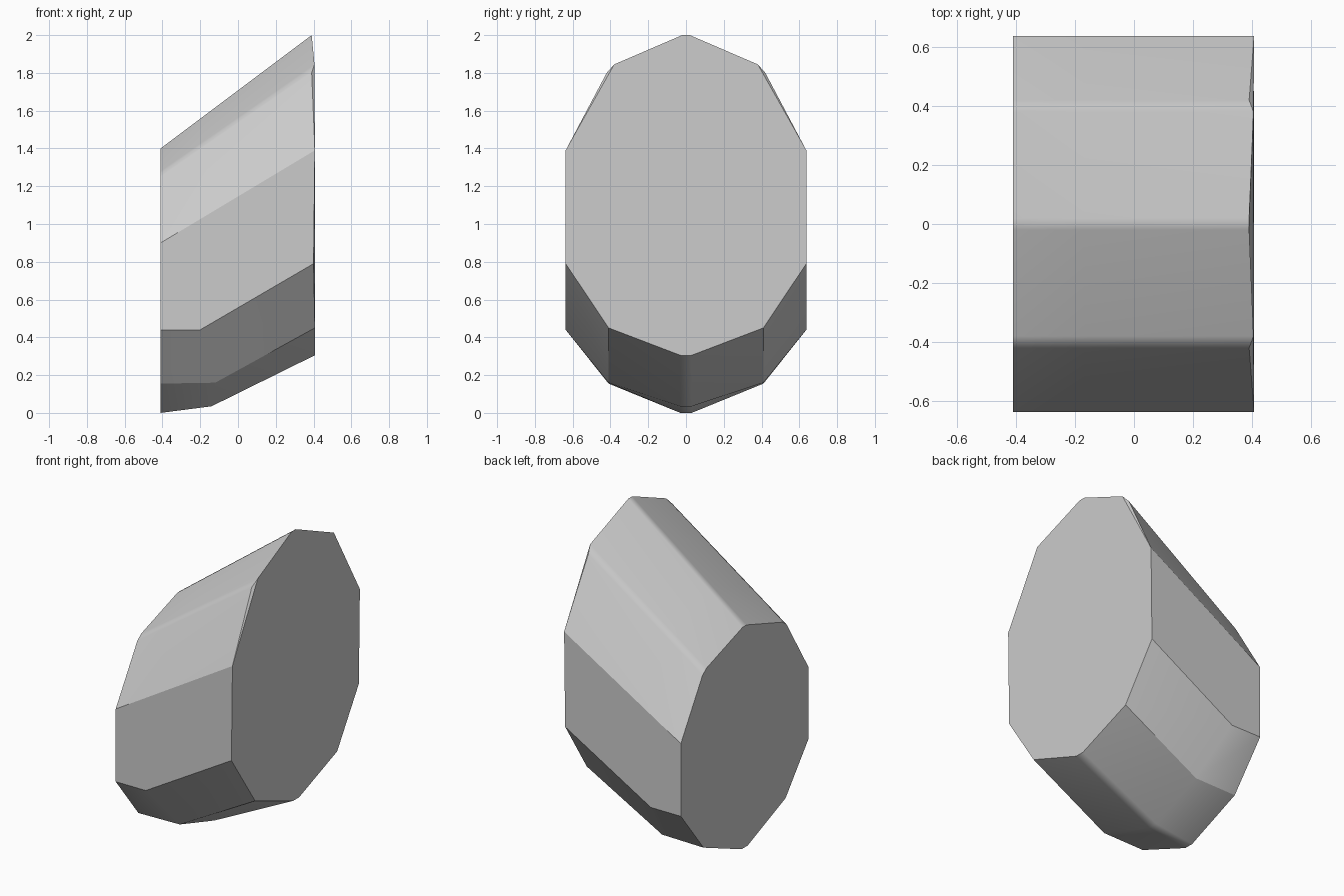
import bpy
import bmesh
import math

cube = bpy.data.objects.get("Cube")
if cube:
    bpy.data.objects.remove(cube, do_unlink=True)

LEFT_X = -0.41

# Half outline from crown to base: y, z at low end, bend (x, z), x and z at high end
HALF = [
    (0.02, 1.40, None, 0.39, 2.00),
    (0.38, 1.28, None, 0.405, 1.845),
    (0.42, 1.25, None, 0.39, 1.80),
    (0.637, 0.90, None, 0.407, 1.39),
    (0.637, 0.44, (-0.20, 0.44), 0.40, 0.79),
    (0.41, 0.155, (-0.12, 0.16), 0.407, 0.45),
    (0.03, 0.0, (-0.14, 0.035), 0.407, 0.305),
]


def stations(point, side):
    """Three points along one lengthwise edge."""
    y, low_z, bend, high_x, high_z = point
    if bend is None:
        t = 0.3
        bend = (LEFT_X + t * (high_x - LEFT_X), low_z + t * (high_z - low_z))
    y *= side
    return (LEFT_X, y, low_z), (bend[0], y, bend[1]), (high_x, y, high_z)


# Slanted block: loft three mirrored rings and cap both ends
bm = bmesh.new()
edges = [stations(p, 1) for p in HALF] + [stations(p, -1) for p in reversed(HALF)]
rings = [[bm.verts.new(e[i]) for e in edges] for i in range(3)]
count = len(edges)
for a, b in zip(rings, rings[1:]):
    for i in range(count):
        j = (i + 1) % count
        bm.faces.new((a[i], a[j], b[j], b[i]))
bm.faces.new(rings[0])

# High end cap skips the chamfer corners, which get thin slivers of their own
chamfers = (2, count - 3)
bm.faces.new([v for i, v in enumerate(rings[2]) if i not in chamfers])
for i in chamfers:
    bm.faces.new(rings[2][i - 1:i + 2])
bmesh.ops.recalc_face_normals(bm, faces=bm.faces)

mesh = bpy.data.meshes.new("slanted_block")
bm.to_mesh(mesh)
bm.free()
block = bpy.data.objects.new("slanted_block", mesh)
bpy.context.collection.objects.link(block)

# Plain grey surface
grey = bpy.data.materials.new("light_grey")
grey.use_nodes = True
colour = (0.6, 0.6, 0.6, 1.0)
grey.diffuse_color = colour
grey.node_tree.nodes["Principled BSDF"].inputs["Base Color"].default_value = colour
mesh.materials.append(grey)

# Soft shading over shallow folds, crisp at the caps and corners
bpy.context.view_layer.objects.active = block
block.select_set(True)
bpy.ops.object.shade_smooth_by_angle(angle=math.radians(25))
weighted = block.modifiers.new("weighted_normals", "WEIGHTED_NORMAL")
weighted.keep_sharp = True
